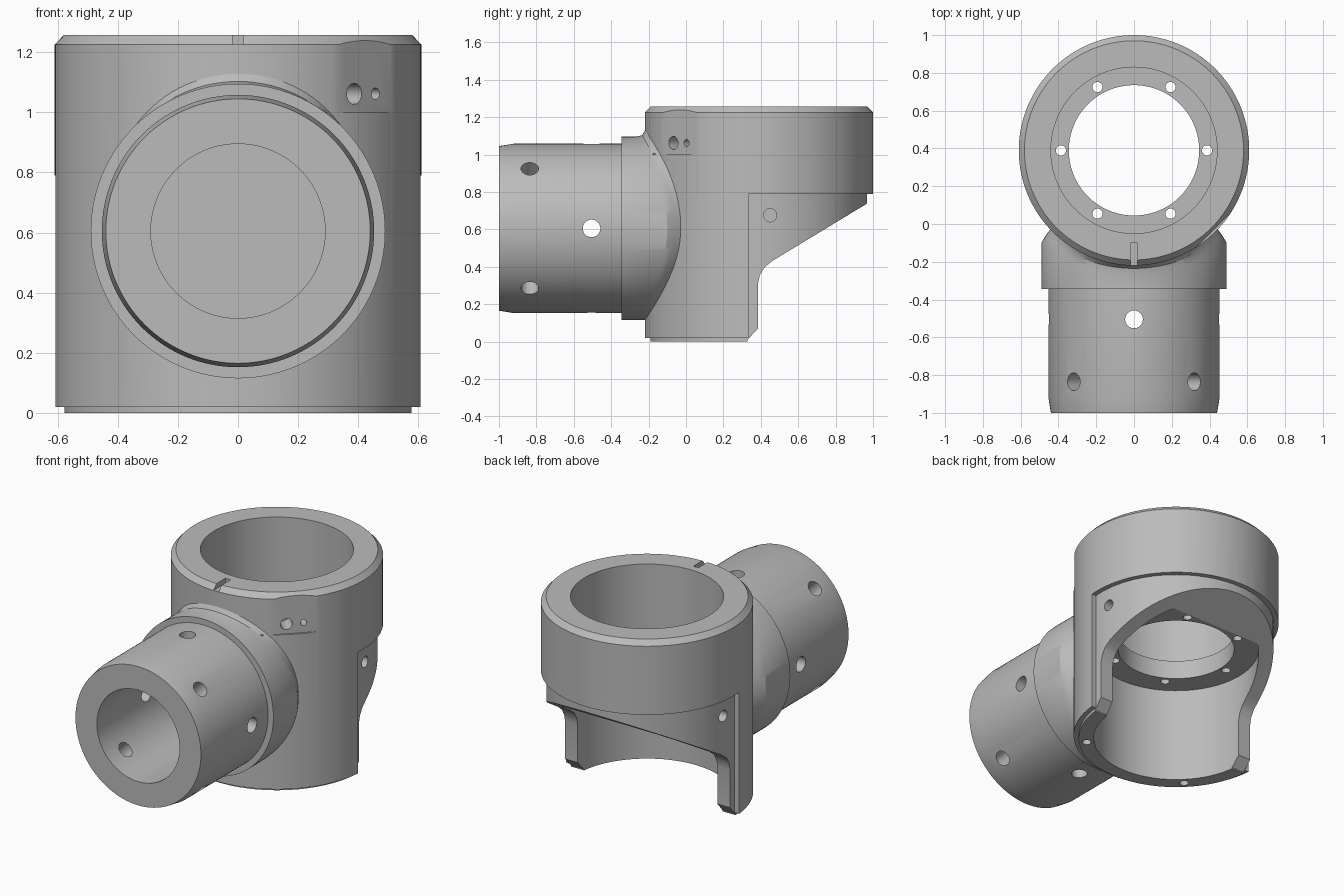
import bpy, bmesh
from math import sin, cos, pi, sqrt
from mathutils import Vector

if "Cube" in bpy.data.objects:
    bpy.data.objects.remove(bpy.data.objects["Cube"])

SEG = 128
CY = 0.39      # y of the vertical bore axis
AZ = 0.605     # z of the branch axis
R = 0.61       # housing radius

grey = bpy.data.materials.new("plain_grey")
grey.use_nodes = True
grey.diffuse_color = (0.5, 0.5, 0.5, 1)
grey.node_tree.nodes["Principled BSDF"].inputs["Base Color"].default_value = (0.5, 0.5, 0.5, 1)


def finish(name, bm):
    bmesh.ops.recalc_face_normals(bm, faces=bm.faces)
    me = bpy.data.meshes.new(name)
    bm.to_mesh(me)
    bm.free()
    me.materials.append(grey)
    ob = bpy.data.objects.new(name, me)
    bpy.context.collection.objects.link(ob)
    return ob


def loft(name, rings, closed=False):
    """Skin a list of equal-length point rings; cap the ends or close the loop."""
    bm = bmesh.new()
    vs = [[bm.verts.new(p) for p in ring] for ring in rings]
    n = len(vs[0])
    pairs = list(zip(vs, vs[1:])) + ([(vs[-1], vs[0])] if closed else [])
    for a, b in pairs:
        for i in range(n):
            j = (i + 1) % n
            bm.faces.new((a[i], a[j], b[j], b[i]))
    if not closed:
        bm.faces.new(vs[0])
        bm.faces.new(vs[-1])
    return finish(name, bm)


def angles(n=SEG):
    return [2 * pi * i / n for i in range(n)]


def lathe(name, profile, closed=False):
    """Revolve (radius, z) points about the vertical axis."""
    return loft(name, [[(r * cos(a), CY + r * sin(a), z) for a in angles()]
                       for r, z in profile], closed)


def rod(p, q, r, n=32):
    """Cylinder from p to q."""
    p, q = Vector(p), Vector(q)
    turn = (q - p).to_track_quat('Z', 'Y')
    return loft("cutter", [[c + turn @ Vector((r * cos(a), r * sin(a), 0)) for a in angles(n)]
                           for c in (p, q)])


def prism(outline, half):
    """Extrude a (y, z) outline sideways."""
    return loft("cutter", [[(x, y, z) for y, z in outline] for x in (-half, half)])


def box(lo, hi):
    return loft("cutter", [[(x, y, z) for x, y in
                            ((lo[0], lo[1]), (hi[0], lo[1]), (hi[0], hi[1]), (lo[0], hi[1]))]
                           for z in (lo[2], hi[2])])


def combine(target, other, op='DIFFERENCE'):
    m = target.modifiers.new("bool", 'BOOLEAN')
    m.operation, m.solver, m.object = op, 'EXACT', other
    bpy.context.view_layer.update()
    dg = bpy.context.evaluated_depsgraph_get()
    me = bpy.data.meshes.new_from_object(target.evaluated_get(dg))
    target.modifiers.clear()
    target.data = me
    bpy.data.objects.remove(other)


# Upright housing with a stepped foot and a chamfered rim
housing = lathe("tee_housing", [(0.58, 0), (0.58, 0.02), (R, 0.02), (R, 1.225), (0.58, 1.257)])


# Side branch: spigot, collar, and a blend into the housing wall
def branch_ring(station):
    pts = []
    for a in angles():
        c, s = cos(a), sin(a)
        side, up = c * c, max(0, s) ** 2
        y, r = station
        if station == "collar_end":
            y, r = -0.27 + 0.17 * side, 0.49
        elif station == "blend":
            r = 0.49 - 0.02 * side + 0.008 * up
            y = -0.235 + 0.17 * side
        elif station == "root":
            r = 0.49 - 0.05 * side + 0.05 * up
            y = CY - sqrt(R * R - (r * c) ** 2) + 0.01
        pts.append((r * c, y, AZ + r * s))
    return pts


class Named(str):
    """Station whose radius depends on the angle."""
    def __iter__(self):
        return iter((0, 0))


stations = [(-1, 0.44), (-0.92, 0.453), (-0.345, 0.453), (-0.345, 0.49),
            Named("collar_end"), Named("blend"), Named("root"), (0.1, 0.3)]
branch = loft("branch", [branch_ring(s) for s in stations])
combine(housing, branch, 'UNION')

# Upper bore, ledge hole, lower bore, blind branch bore
for p, q, r in (((0, CY, 0.73), (0, CY, 1.5), 0.44),
                ((0, CY, 0.5), (0, CY, 0.9), 0.345),
                ((0, CY, -0.2), (0, CY, 0.61), 0.49),
                ((0, -1.2, AZ), (0, -0.3, AZ), 0.29)):
    combine(housing, rod(p, q, r, SEG))

# Relieved skin on the lower back half
skin = lathe("cutter", [(0.579, -0.2), (0.8, -0.2), (0.8, 0.79), (0.579, 0.79)], closed=True)
combine(skin, box((-1, -1, -1), (1, 0.335, 2)))
combine(housing, skin)

# Sloped opening at the back, leaving two legs
combine(housing, prism([(0.328, -0.1), (0.328, 0.008), (0.385, 0.07), (0.385, 0.31),
                        (0.395, 0.355), (0.42, 0.397), (0.465, 0.433), (0.975, 0.742),
                        (1.2, 0.742), (1.2, -0.1)], 0.9))

# Index slot in the rim
combine(housing, box((-0.018, -0.3, 1.225), (0.018, -0.1, 1.4)))

# Diagonal flat with a large and a small hole
out = Vector((1, -1, 0)).normalized()
along = Vector((1, 1, 0)).normalized()
axis = Vector((0, CY, 0))
near, far = axis + out * 0.597, axis + out * 0.8
flat = loft("cutter", [[base + along * t + Vector((0, 0, z))
                        for t, z in ((-0.2, 1), (0.2, 1), (0.2, 1.24), (-0.2, 1.24))]
                       for base in (near, far)])
combine(housing, flat)
for t, r in ((-0.05, 0.035), (0.05, 0.019)):
    mid = axis + along * t + Vector((0, 0, 1.062))
    combine(housing, rod(mid + out * 0.48, mid + out * 0.8, r))

# Ring of holes through the ledge
for i in range(6):
    a = i * pi / 3
    x, y = 0.387 * cos(a), CY + 0.387 * sin(a)
    combine(housing, rod((x, y, 0.5), (x, y, 0.9), 0.027, 24))

# Two blind holes in the foot
for sx in (-1, 1):
    combine(housing, rod((sx * 0.378, CY - 0.378, -0.1), (sx * 0.378, CY - 0.378, 0.1), 0.027, 24))

# Blind side holes above the legs
for sx in (-1, 1):
    combine(housing, rod((sx * 0.47, 0.45, 0.675), (sx * 0.8, 0.45, 0.675), 0.035))

# Two staggered rows of radial holes in the branch
for i in range(8):
    a = i * pi / 4
    y = -0.505 if i % 2 == 0 else -0.835
    d = Vector((cos(a), 0, sin(a)))
    c = Vector((0, y, AZ))
    combine(housing, rod(c + d * 0.2, c + d * 0.7, 0.047))

# Smooth round walls, sharp edges
bpy.ops.object.select_all(action='DESELECT')
housing.select_set(True)
bpy.context.view_layer.objects.active = housing
bpy.ops.object.shade_smooth_by_angle(angle=0.5)
